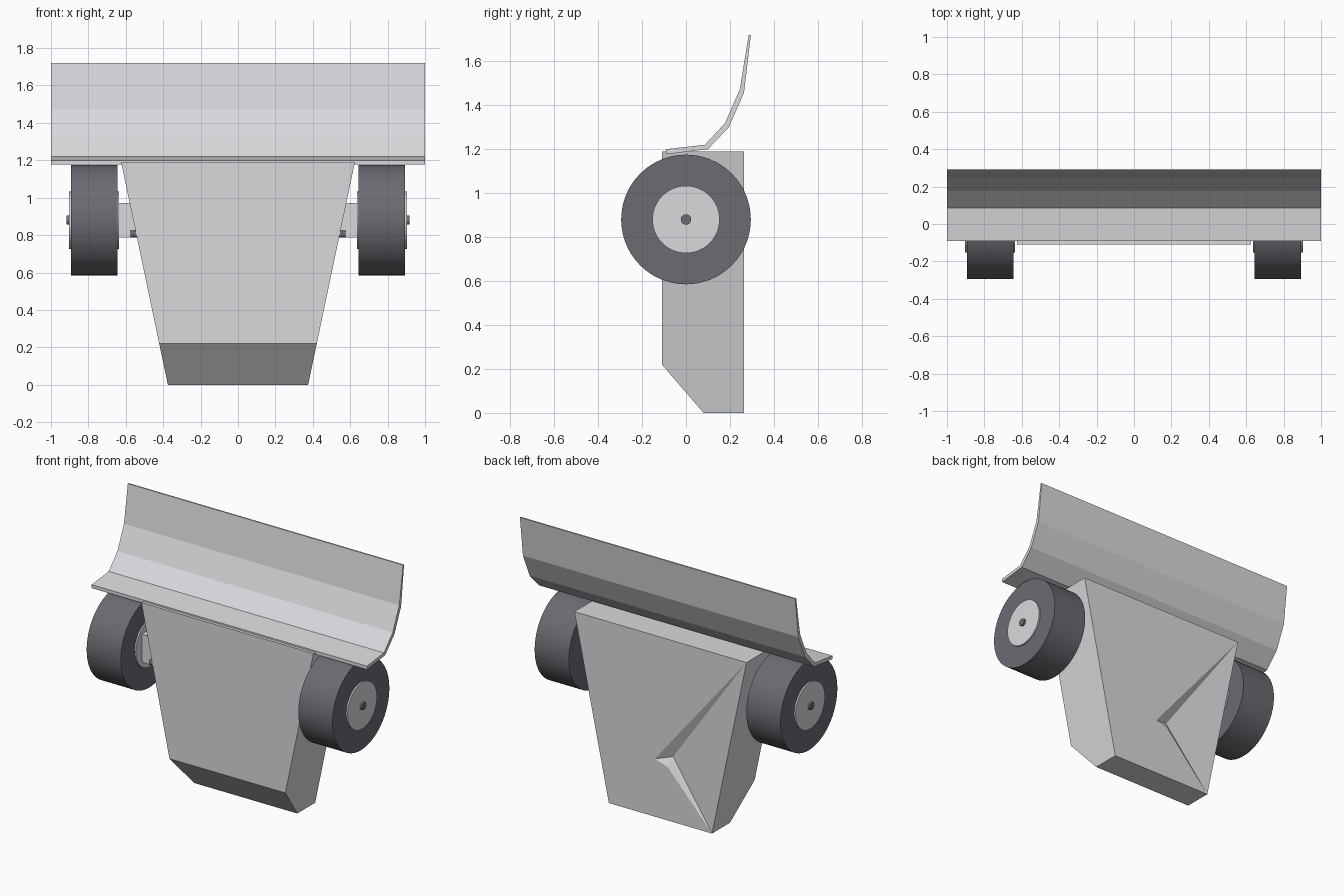
import bpy
import bmesh
import math
from mathutils import Matrix

cube = bpy.data.objects.get("Cube")
if cube:
    bpy.data.objects.remove(cube, do_unlink=True)


def make_material(name, colour):
    m = bpy.data.materials.new(name)
    m.use_nodes = True
    m.diffuse_color = (*colour, 1)
    m.node_tree.nodes["Principled BSDF"].inputs["Base Color"].default_value = (*colour, 1)
    return m


light_grey = make_material("light grey metal", (0.69, 0.70, 0.72))
dark_grey = make_material("dark grey rubber", (0.15, 0.145, 0.167))


def finish(name, bm, mat, smooth=False):
    mesh = bpy.data.meshes.new(name)
    bmesh.ops.recalc_face_normals(bm, faces=bm.faces[:])
    bm.to_mesh(mesh)
    bm.free()
    mesh.materials.append(mat)
    ob = bpy.data.objects.new(name, mesh)
    bpy.context.collection.objects.link(ob)
    if smooth:
        bpy.ops.object.select_all(action="DESELECT")
        ob.select_set(True)
        bpy.context.view_layer.objects.active = ob
        bpy.ops.object.shade_smooth_by_angle(angle=math.radians(35))
    return ob


def extrude_profile(bm, profile, half_width):
    """Run a (y, z) profile across x; half_width gives the reach at height z."""
    left = [bm.verts.new((half_width(z), y, z)) for y, z in profile]
    right = [bm.verts.new((-half_width(z), y, z)) for y, z in profile]
    bm.faces.new(left)
    bm.faces.new(right[::-1])
    sides = []
    for i in range(len(profile)):
        j = (i + 1) % len(profile)
        sides.append(bm.faces.new((left[i], right[i], right[j], left[j])))
    return left, right, sides


def cylinder(name, radius, x0, x1, y, z, mat, segments=64):
    bm = bmesh.new()
    turn = Matrix.Translation(((x0 + x1) / 2, y, z)) @ Matrix.Rotation(math.pi / 2, 4, "Y")
    bmesh.ops.create_cone(bm, cap_ends=True, segments=segments, radius1=radius,
                          radius2=radius, depth=abs(x1 - x0), matrix=turn)
    return finish(name, bm, mat, True)


# Tapered hull with a chamfered toe
bm = bmesh.new()
hull = [(-0.11, 1.19), (-0.11, 0.22), (0.08, 0), (0.265, 0), (0.265, 1.19)]
left, right, sides = extrude_profile(bm, hull, lambda z: 0.375 + 0.21 * z)

# Shallow sharp dent in the back panel
bm.faces.remove(sides[3])
upper = bm.verts.new((0.04, 0.265, 0.38))
lower = bm.verts.new((-0.053, 0.265, 0.35))
deep = bm.verts.new((-0.068, 0.23, 0.41))
top, bottom = right[4], right[3]
bm.faces.new((left[4], top, upper, lower, bottom, left[3]))
for tri in ((top, deep, upper), (upper, deep, lower), (lower, deep, bottom), (top, bottom, deep)):
    bm.faces.new(tri)
finish("hull", bm, light_grey)

# Curved blade across the top
bm = bmesh.new()
front_edge = [(-0.09, 1.20), (0.086, 1.22), (0.177, 1.318), (0.245, 1.472), (0.285, 1.72)]
back_edge = [(0.295, 1.72), (0.264, 1.457), (0.195, 1.30), (0.1, 1.2), (-0.09, 1.177)]
extrude_profile(bm, front_edge + back_edge, lambda z: 1.0)
finish("blade", bm, light_grey)

# Wheels and mounts on both sides
AXLE_Z = 0.88
for side, s in (("left", 1), ("right", -1)):
    cylinder(side + "_tyre", 0.295, s * 0.645, s * 0.893, 0, AXLE_Z, dark_grey)
    cylinder(side + "_hub", 0.153, s * 0.636, s * 0.903, 0, AXLE_Z, light_grey)
    cylinder(side + "_axle_pin", 0.024, s * 0.6, s * 0.916, 0, AXLE_Z, dark_grey, 24)
    cylinder(side + "_bolt", 0.02, s * 0.45, s * 0.575, -0.085, 0.806, dark_grey, 16)
    bm = bmesh.new()
    bmesh.ops.create_cube(bm, size=1, matrix=Matrix.Translation((s * 0.55, 0, AXLE_Z))
                          @ Matrix.Diagonal((0.2, 0.18, 0.185, 1)))
    finish(side + "_axle_mount", bm, light_grey)
